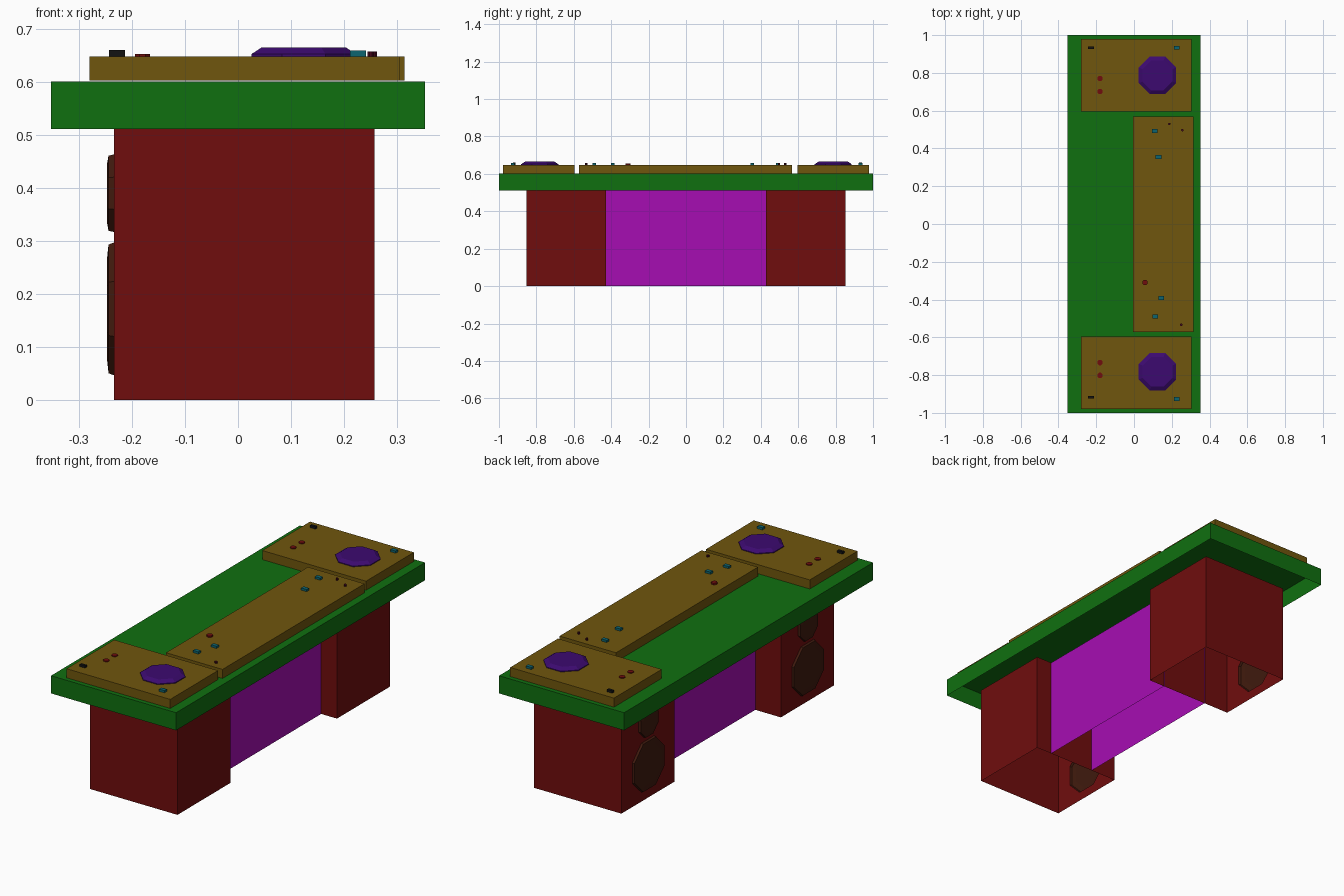
import bpy, bmesh
from math import pi, cos, sin
from mathutils import Vector

if "Cube" in bpy.data.objects:
    bpy.data.objects.remove(bpy.data.objects["Cube"])


def material(name, rgb):
    m = bpy.data.materials.new(name)
    m.diffuse_color = (*rgb, 1)
    m.use_nodes = True
    m.node_tree.nodes["Principled BSDF"].inputs["Base Color"].default_value = m.diffuse_color
    return m


GREEN = material("green", (.005, .16, .005))
RED = material("red", (.16, .004, .004))
OCHRE = material("ochre", (.16, .093, .004))
PURPLE = material("purple", (.045, .003, .16))
MAGENTA = material("magenta", (.38, .004, .45))
TEAL = material("teal", (.004, .13, .16))
BLACK = material("black", (.006, .006, .006))
BROWN = material("brown", (.05, .01, .004))
WINE = material("wine", (.06, .002, .012))


def finish(name, bm, mat):
    bmesh.ops.recalc_face_normals(bm, faces=bm.faces[:])
    me = bpy.data.meshes.new(name)
    bm.to_mesh(me)
    bm.free()
    me.materials.append(mat)
    ob = bpy.data.objects.new(name, me)
    bpy.context.collection.objects.link(ob)
    return ob


def box(name, x0, x1, y0, y1, z0, z1, mat, drop=()):
    """Box between two corners; drop lists the outward normals of missing faces."""
    bm = bmesh.new()
    bmesh.ops.create_cube(bm, size=1)
    bm.normal_update()
    gone = [f for f in bm.faces if any(f.normal.dot(Vector(d)) > .9 for d in drop)]
    bmesh.ops.delete(bm, geom=gone, context='FACES')
    for v in bm.verts:
        v.co = ((x0 + x1) / 2 + v.co.x * (x1 - x0),
                (y0 + y1) / 2 + v.co.y * (y1 - y0),
                (z0 + z1) / 2 + v.co.z * (z1 - z0))
    return finish(name, bm, mat)


def octagon(apothem):
    """Eight points with flat sides facing the axes."""
    r = apothem / cos(pi / 8)
    return [(r * cos(pi / 8 + i * pi / 4), r * sin(pi / 8 + i * pi / 4)) for i in range(8)]


def lathe8(name, profile, place, mat):
    """Octagonal stack of (apothem, height) rings, capped at the last ring."""
    bm = bmesh.new()
    rings = [[bm.verts.new(place(a, b, h)) for a, b in octagon(r)] for r, h in profile]
    for lo, hi in zip(rings, rings[1:]):
        for i in range(8):
            j = (i + 1) % 8
            bm.faces.new((lo[i], lo[j], hi[j], hi[i]))
    bm.faces.new(rings[-1])
    return finish(name, bm, mat)


DOWN, UP, LEFT = (0, 0, -1), (0, 0, 1), (-1, 0, 0)
WALL = -.234
SPEAKERS = (("woofer", .172, .125), ("tweeter", .39, .073))

# Table top, hollow from below
box("table_top", -.352, .352, -1, 1, .511, .601, GREEN, [DOWN])

# Screens between the pedestals
bm = bmesh.new()
for x in (.168, -.09):
    bm.faces.new([bm.verts.new((x, y, z)) for y, z in
                  ((-.43, 0), (.43, 0), (.43, .511), (-.43, .511))])
finish("centre_screens", bm, MAGENTA)

for side, s in (("near", -1), ("far", 1)):
    yc = s * .641
    # Pedestal shell
    box(side + "_pedestal", WALL, .257, yc - .2125, yc + .2125, 0, .511, RED,
        [DOWN, UP, LEFT])

    # Speaker wall with octagonal openings
    bm = bmesh.new()
    loops = [[(-.2125, 0), (.2125, 0), (.2125, .511), (-.2125, .511)]]
    loops += [[(a, zc + b) for a, b in octagon(r)] for _, zc, r in SPEAKERS]
    for loop in loops:
        vs = [bm.verts.new((WALL, yc + a, z)) for a, z in loop]
        for a, b in zip(vs, vs[1:] + vs[:1]):
            bm.edges.new((a, b))
    bmesh.ops.triangle_fill(bm, edges=bm.edges[:], use_beauty=True, normal=LEFT)
    finish(side + "_speaker_wall", bm, RED)

    # Speakers
    for name, zc, r in SPEAKERS:
        lathe8(f"{side}_{name}", [(r, 0), (r * .97, .010), (r * .75, .013)],
               lambda a, b, h: (WALL - h, yc + a, zc + b), BROWN)

    # Player deck and its wheel
    box(side + "_deck", -.28, .304, s * .787 - .192, s * .787 + .192, .602, .648, OCHRE)
    wy = .787 if s > 0 else -.782
    lathe8(side + "_wheel", [(.099, .648), (.099, .652), (.079, .665)],
           lambda a, b, h: (.124 + a, wy + b, h), PURPLE)

# Mixer
box("mixer", -.004, .314, -.573, .568, .602, .648, OCHRE)

# Block buttons and switches: x, y, half width, half depth, top, material
BLOCKS = {
    "deck_switch": (BLACK, .015, .007, .660, [(-.228, .933), (-.228, -.918)]),
    "deck_button": (TEAL, .015, .010, .659, [(.226, .933), (.226, -.926)]),
    "mixer_button": (TEAL, .015, .010, .659,
                     [(.11, .492), (.13, .354), (.145, -.392), (.112, -.49)]),
}
for name, (mat, hx, hy, top, spots) in BLOCKS.items():
    for i, (x, y) in enumerate(spots):
        box(f"{name}_{i}", x - hx, x + hx, y - hy, y + hy, .647, top, mat)

# Round knobs
KNOBS = {
    "deck_knob": (RED, .014, .652, [(-.18, .77), (-.18, .702), (-.18, -.734), (-.18, -.801)]),
    "mixer_knob": (RED, .014, .656, [(.058, -.31)]),
    "mixer_dial": (WINE, .006, .657, [(.187, .53), (.256, .497), (.25, -.533)]),
}
for name, (mat, r, top, spots) in KNOBS.items():
    for i, (x, y) in enumerate(spots):
        lathe8(f"{name}_{i}", [(r, .647), (r, top)],
               lambda a, b, h: (x + a, y + b, h), mat)
